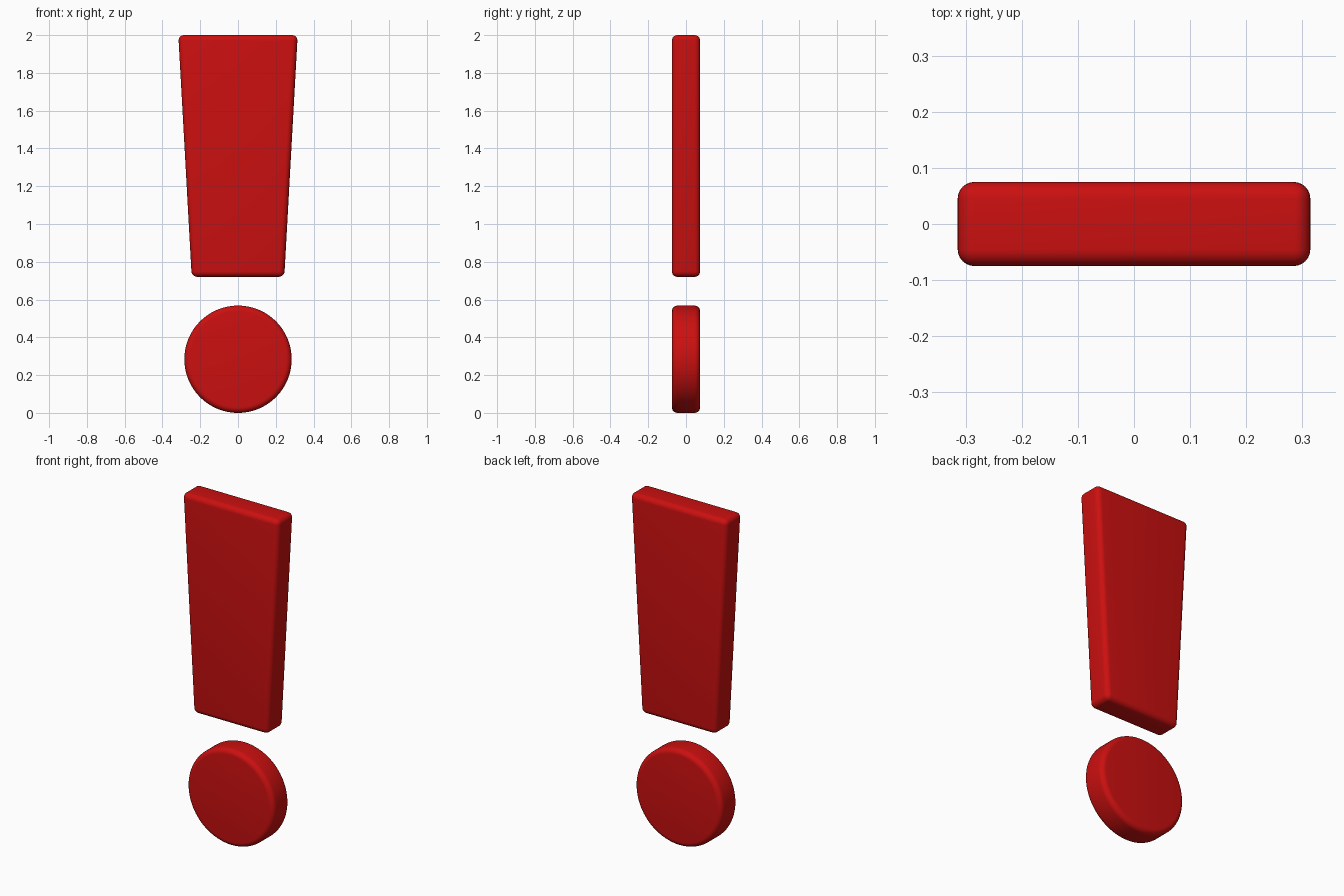
import bpy, bmesh, math

if "Cube" in bpy.data.objects:
    bpy.data.objects.remove(bpy.data.objects["Cube"])

DEPTH = 0.15      # thickness in y
ROUND = 0.03      # edge rounding

red = bpy.data.materials.new("red")
red.diffuse_color = (0.6, 0.005, 0.005, 1)
red.use_nodes = True
red.node_tree.nodes["Principled BSDF"].inputs["Base Color"].default_value = red.diffuse_color


def rounded_plate(name, outline):
    """Extrude an x-z outline through y and round its rims and sharp corners."""
    bm = bmesh.new()
    face = bm.faces.new([bm.verts.new((x, -DEPTH / 2, z)) for x, z in outline])
    side = bmesh.ops.extrude_face_region(bm, geom=[face])
    verts = [v for v in side["geom"] if isinstance(v, bmesh.types.BMVert)]
    bmesh.ops.translate(bm, verts=verts, vec=(0, DEPTH, 0))
    bmesh.ops.recalc_face_normals(bm, faces=bm.faces)
    sharp = [e for e in bm.edges if e.calc_face_angle() > math.radians(40)]
    bmesh.ops.bevel(bm, geom=sharp, offset=ROUND, segments=6, profile=0.5,
                    affect='EDGES', clamp_overlap=True)
    bmesh.ops.recalc_face_normals(bm, faces=bm.faces)
    mesh = bpy.data.meshes.new(name)
    bm.to_mesh(mesh)
    bm.free()
    mesh.materials.append(red)
    obj = bpy.data.objects.new(name, mesh)
    bpy.context.collection.objects.link(obj)
    bpy.ops.object.select_all(action='DESELECT')
    obj.select_set(True)
    bpy.context.view_layer.objects.active = obj
    bpy.ops.object.shade_smooth_by_angle(angle=math.radians(35))
    return obj


# Tapered upper bar
rounded_plate("tapered_bar", [(-0.245, 0.72), (0.245, 0.72), (0.316, 2.0), (-0.316, 2.0)])

# Round lower disc
R = 0.284
N = 96
rounded_plate("round_disc", [(R * math.cos(2 * math.pi * i / N), R + R * math.sin(2 * math.pi * i / N))
                             for i in range(N)])
